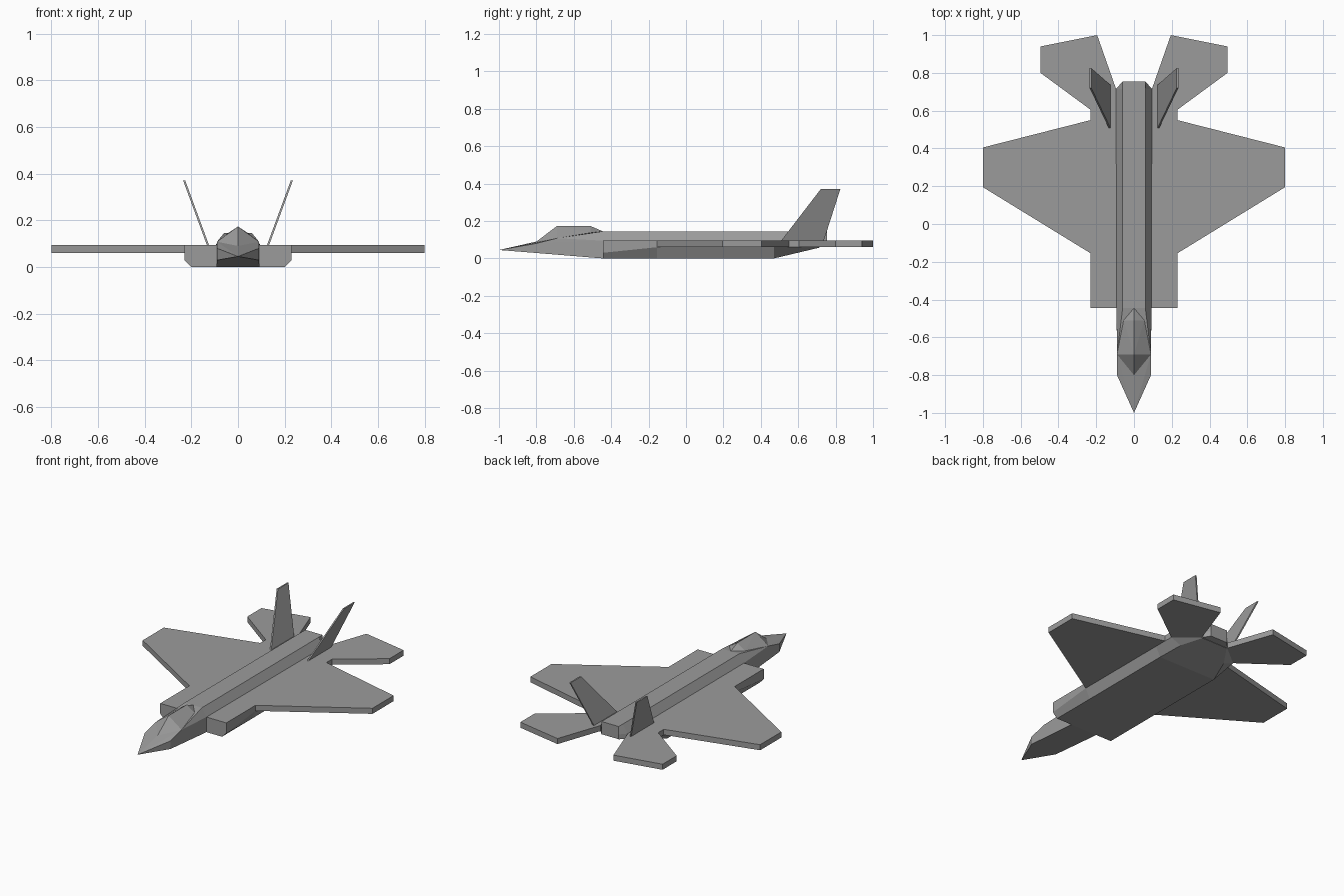
import bpy
import bmesh

cube = bpy.data.objects.get("Cube")
if cube:
    bpy.data.objects.remove(cube, do_unlink=True)

grey = bpy.data.materials.new("airframe grey")
grey.use_nodes = True
colour = (0.33, 0.33, 0.33, 1)
grey.diffuse_color = colour
grey.node_tree.nodes["Principled BSDF"].inputs["Base Color"].default_value = colour

DECK, UNDER = 0.095, 0.06


def finish(bm, name, mirror=False):
    bmesh.ops.recalc_face_normals(bm, faces=bm.faces[:])
    mesh = bpy.data.meshes.new(name)
    bm.to_mesh(mesh)
    bm.free()
    mesh.materials.append(grey)
    ob = bpy.data.objects.new(name, mesh)
    bpy.context.collection.objects.link(ob)
    if mirror:
        ob.modifiers.new("Mirror", 'MIRROR').use_mirror_merge = False
    return ob


def hull(name, half):
    """Convex solid from points on the left half."""
    bm = bmesh.new()
    for x, y, z in half:
        for side in ((x, -x) if x else (0,)):
            bm.verts.new((side, y, z))
    bmesh.ops.convex_hull(bm, input=bm.verts[:])
    bmesh.ops.dissolve_limit(bm, angle_limit=0.01, verts=bm.verts[:], edges=bm.edges[:])
    return finish(bm, name)


def loft(name, sections):
    """Skin over symmetric cross-sections given as y and left-half (x, z) points."""
    bm = bmesh.new()
    rings = []
    for y, half in sections:
        ring = half + [(-x, z) for x, z in reversed(half)]
        rings.append([bm.verts.new((x, y, z)) for x, z in ring])
    count = len(rings[0])
    for a, b in zip(rings, rings[1:]):
        for i in range(count):
            j = (i + 1) % count
            bm.faces.new((a[i], a[j], b[j], b[i]))
    bm.faces.new(rings[0])
    bm.faces.new(rings[-1])
    return finish(bm, name)


def slab(name, outline):
    """Mirrored flat plate between the underside and the deck."""
    bm = bmesh.new()
    face = bm.faces.new([bm.verts.new((x, y, UNDER)) for x, y in outline])
    top = bmesh.ops.extrude_face_region(bm, geom=[face], use_keep_orig=True)
    for v in top["geom"]:
        if isinstance(v, bmesh.types.BMVert):
            v.co.z = DECK
    return finish(bm, name, mirror=True)


# Wide lower body with intakes, tapering up at the tail
loft("lower_body", [
    (-0.445, [(0.23, DECK), (0.23, 0.03), (0.2, 0)]),
    (-0.155, [(0.23, DECK), (0.23, UNDER), (0.2, 0)]),
    (0.47, [(0.23, DECK), (0.23, UNDER), (0.2, 0)]),
    (0.605, [(0.23, DECK), (0.23, UNDER), (0.16, 0.032)]),
    (0.715, [(0.095, DECK), (0.095, UNDER), (0.09, 0.058)]),
])

# Raised spine with a chamfered rear end
loft("spine", [
    (-0.445, [(0.06, 0.145), (0.092, DECK), (0.092, 0.05)]),
    (0.715, [(0.06, 0.145), (0.095, DECK), (0.095, UNDER)]),
    (0.755, [(0.06, 0.145), (0.06, DECK), (0.06, 0.065)]),
])

# Faceted nose and canopy
hull("nose", [
    (0, -1, 0.045), (0.09, -0.8, 0.08), (0.09, -0.8, 0.029),
    (0.09, -0.69, 0.108), (0.06, -0.445, 0.145),
    (0.092, -0.445, DECK), (0.092, -0.445, 0), (0, -0.8, 0.09),
])
hull("canopy", [
    (0, -0.8, 0.09), (0.09, -0.69, 0.108), (0.055, -0.51, 0.137),
    (0, -0.445, 0.145), (0, -0.69, 0.173), (0, -0.51, 0.173),
])

# Wings and tailplanes
slab("wings", [(0.2, -0.155), (0.23, -0.155), (0.8, 0.195),
               (0.8, 0.405), (0.23, 0.55), (0.2, 0.55)])
slab("tailplanes", [(0.095, 0.605), (0.23, 0.605), (0.495, 0.8),
                    (0.495, 0.94), (0.195, 1), (0.095, 0.715)])

# Canted twin fins
bm = bmesh.new()
for x in (0, 0.009):
    for base_x, y, z in ((0.123, 0.505, 0.09), (0.123, 0.735, 0.09),
                         (0.226, 0.825, 0.37), (0.226, 0.72, 0.37)):
        bm.verts.new((base_x + x, y, z))
bmesh.ops.convex_hull(bm, input=bm.verts[:])
bmesh.ops.dissolve_limit(bm, angle_limit=0.01, verts=bm.verts[:], edges=bm.edges[:])
finish(bm, "tail_fins", mirror=True)
